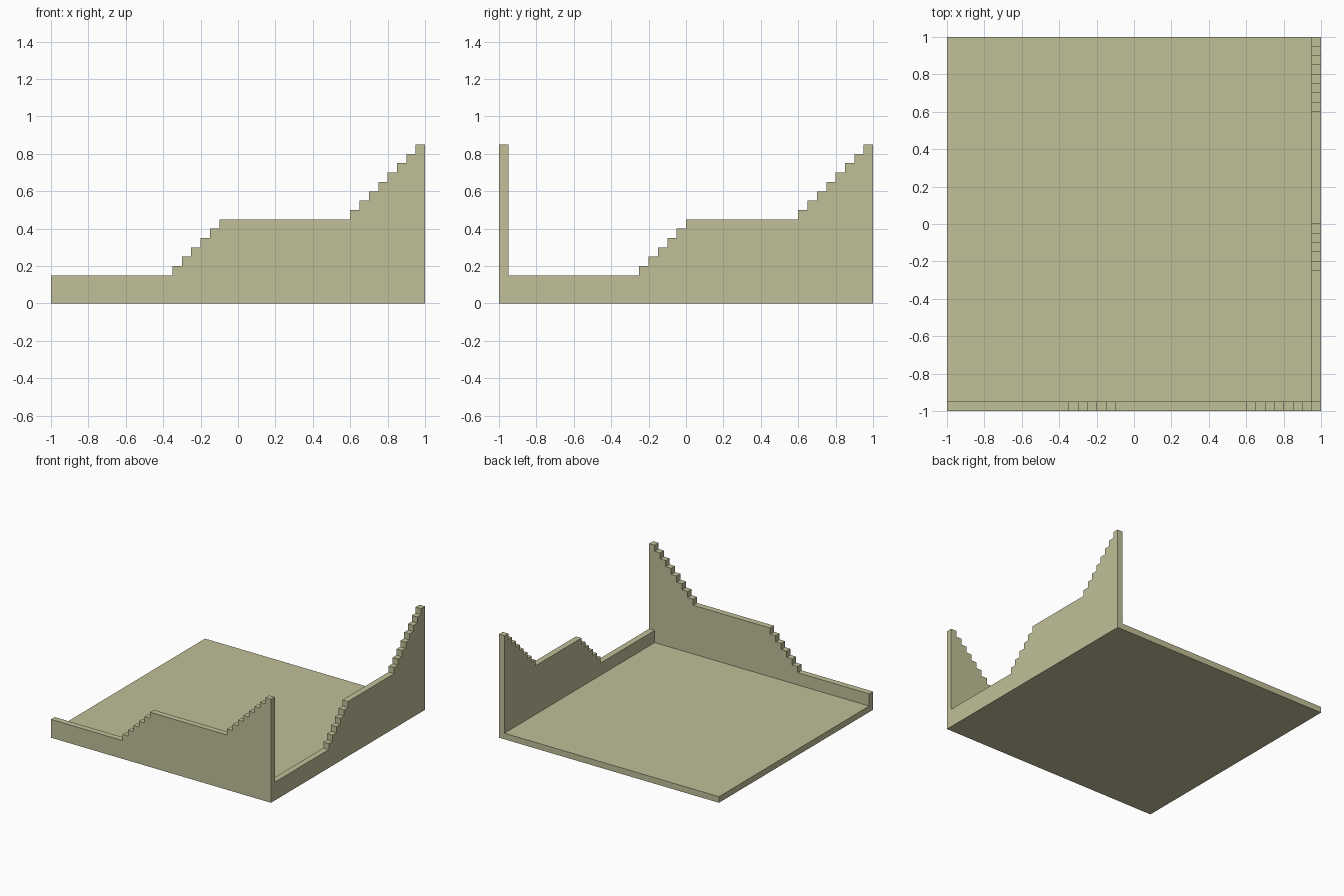
import bpy
import bmesh
from mathutils import Vector

cube = bpy.data.objects.get("Cube")
if cube:
    bpy.data.objects.remove(cube, do_unlink=True)

T = 0.05  # thickness of walls and floor, also the step size

sand = bpy.data.materials.new("pale olive sand")
sand.use_nodes = True
colour = (0.527, 0.521, 0.314, 1)
sand.diffuse_color = colour
sand.node_tree.nodes["Principled BSDF"].inputs["Base Color"].default_value = colour


def stepped_profile(start, first_flight, second_flight):
    """Wall outline as (distance, height): low run, 6 steps, landing, 8 steps."""
    pts = [(1, 0), (start, 0), (start, 0.15)]
    height = 0.15
    for flight, count in ((first_flight, 6), (second_flight, 8)):
        for i in range(count):
            d = flight + i * T
            pts += [(d, height), (d, height + T)]
            height += T
    return pts + [(1, height)]


def extrude_outline(name, points, offset):
    """Extrude a flat outline along the offset vector into a closed solid."""
    bm = bmesh.new()
    face = bm.faces.new([bm.verts.new(p) for p in points])
    result = bmesh.ops.extrude_face_region(bm, geom=[face], use_keep_orig=True)
    moved = [v for v in result["geom"] if isinstance(v, bmesh.types.BMVert)]
    bmesh.ops.translate(bm, verts=moved, vec=Vector(offset))
    bmesh.ops.recalc_face_normals(bm, faces=bm.faces)
    mesh = bpy.data.meshes.new(name)
    bm.to_mesh(mesh)
    bm.free()
    mesh.materials.append(sand)
    obj = bpy.data.objects.new(name, mesh)
    bpy.context.collection.objects.link(obj)
    return obj


# Floor slab, inside the two walls
inner = 1 - T
extrude_outline("floor", [(-1, -inner, 0), (inner, -inner, 0), (inner, 1, 0), (-1, 1, 0)],
                (0, 0, T))

# Front wall, climbing towards +x
extrude_outline("front_wall", [(d, -1, z) for d, z in stepped_profile(-1, -0.35, 0.6)],
                (0, T, 0))

# Left side wall, climbing towards the back
extrude_outline("left_wall", [(inner, d, z) for d, z in stepped_profile(-inner, -0.25, 0.6)],
                (T, 0, 0))
